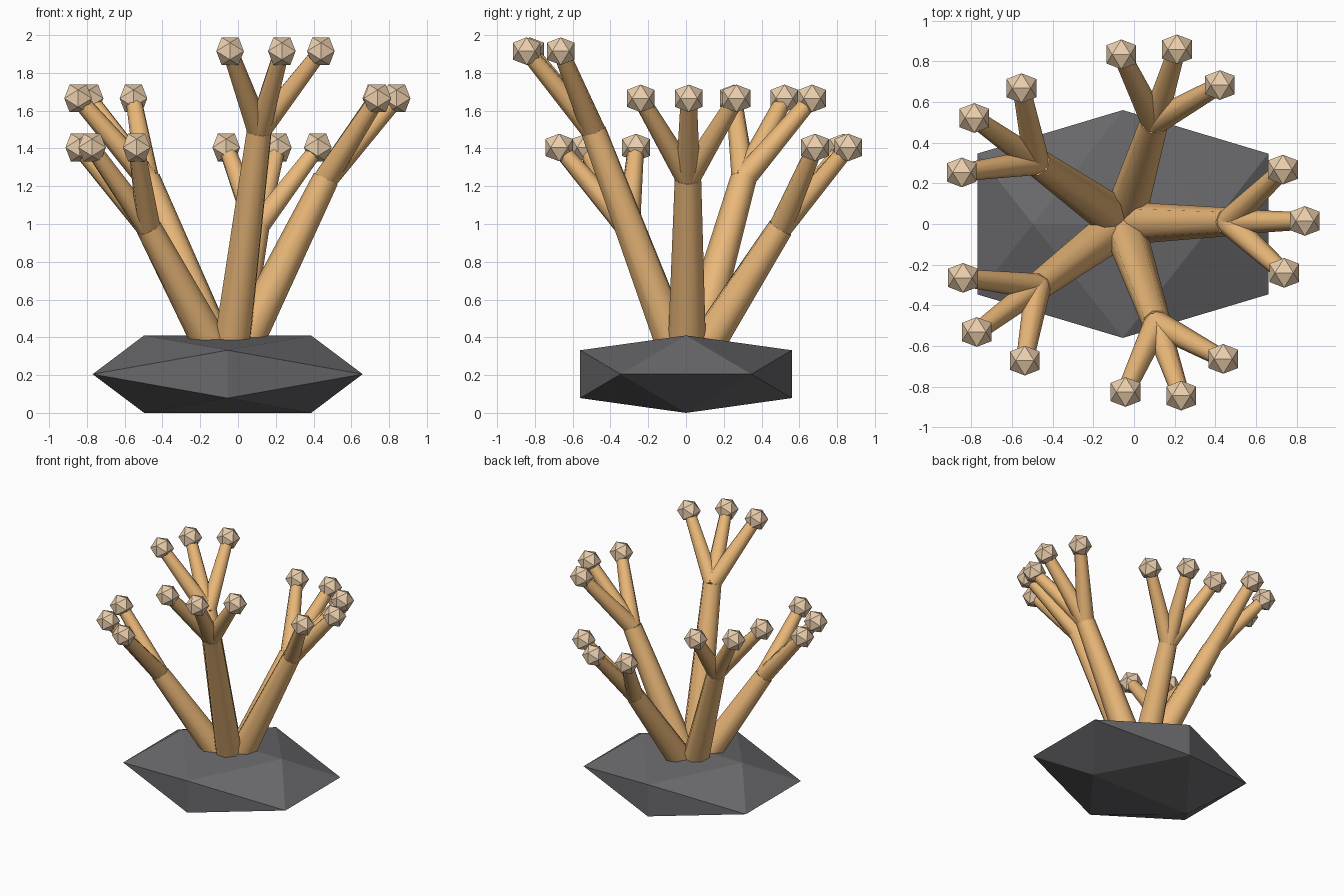
import bpy, bmesh, math
from mathutils import Vector

if "Cube" in bpy.data.objects:
    bpy.data.objects.remove(bpy.data.objects["Cube"])

CX = -0.055
PHI = (1 + 5 ** 0.5) / 2


def material(name, rgb):
    m = bpy.data.materials.new(name)
    m.diffuse_color = (*rgb, 1)
    m.use_nodes = True
    m.node_tree.nodes["Principled BSDF"].inputs["Base Color"].default_value = m.diffuse_color
    return m


ROCK = material("dark_stone", (0.14, 0.14, 0.15))
CORAL = material("coral_orange", (0.83, 0.48, 0.19))
POLYP = material("pale_polyp", (0.83, 0.62, 0.42))


def finish(bm, name, mat):
    me = bpy.data.meshes.new(name)
    bm.to_mesh(me)
    bm.free()
    ob = bpy.data.objects.new(name, me)
    me.materials.append(mat)
    bpy.context.collection.objects.link(ob)
    return ob


def icosahedron(name, centre, half, mat):
    """Flat icosahedron standing on an edge, fitted to half extents."""
    bm = bmesh.new()
    for a in (-1, 1):
        for b in (-1 / PHI, 1 / PHI):
            for p in ((b, 0, a), (a, b, 0), (0, a, b)):
                bm.verts.new([c + h * v for c, h, v in zip(centre, half, p)])
    bmesh.ops.convex_hull(bm, input=bm.verts[:])
    bmesh.ops.recalc_face_normals(bm, faces=bm.faces[:])
    return finish(bm, name, mat)


def limb(name, a, b, r1, r2):
    """Tapered round limb from a to b."""
    a, b = Vector(a), Vector(b)
    d = b - a
    bm = bmesh.new()
    bmesh.ops.create_cone(bm, cap_ends=True, segments=8, radius1=r1,
                          radius2=r2, depth=d.length)
    rot = d.to_track_quat('Z', 'Y')
    for v in bm.verts:
        v.co = rot @ v.co + (a + b) / 2
    for f in bm.faces:
        f.smooth = len(f.verts) == 4
    for e in bm.edges:
        e.smooth = all(f.smooth for f in e.link_faces)
    return finish(bm, name, CORAL)


# Rock base
icosahedron("rock_base", (CX, 0, 0.205), (0.715, 0.56, 0.205), ROCK)

# Five stems around the rock, each forking into three polyp-tipped branches
fork_heights = (1.24, 0.98, 1.24, 0.98, 1.49)
for i, zf in enumerate(fork_heights):
    ang = math.radians(72 * i + 0.7)

    def at(r, z, turn=0):
        t = ang + math.radians(turn)
        return (CX + r * math.cos(t), 0.004 + r * math.sin(t), z)

    fork = at(0.52, zf)
    limb(f"stem_{i + 1}", at(0.015, 0.22), fork, 0.105, 0.07)
    for j, (turn, r) in enumerate(((-17.8, 0.83), (0, 0.895), (17.8, 0.83))):
        tip = at(r, zf + 0.425, turn)
        limb(f"branch_{i + 1}_{j + 1}", fork, tip, 0.064, 0.043)
        icosahedron(f"polyp_{i + 1}_{j + 1}", tip, (0.073,) * 3, POLYP)
